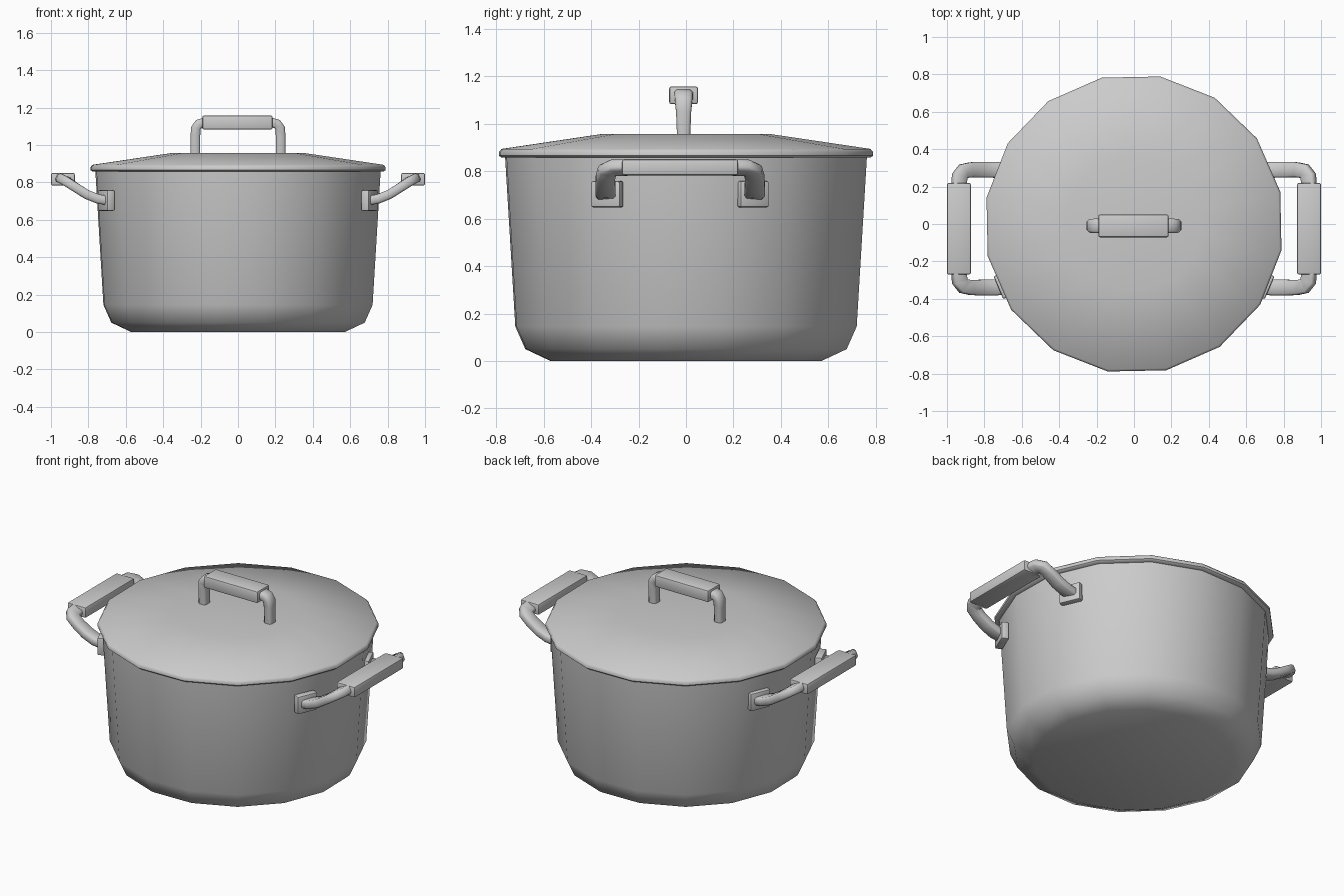
import bpy, bmesh, math
from mathutils import Vector, Matrix

if "Cube" in bpy.data.objects:
    bpy.data.objects.remove(bpy.data.objects["Cube"])

SIDES = 16
TURN = math.radians(12.4)


def finish(name, bm, angle=45):
    bmesh.ops.recalc_face_normals(bm, faces=bm.faces)
    me = bpy.data.meshes.new(name)
    bm.to_mesh(me)
    bm.free()
    ob = bpy.data.objects.new(name, me)
    bpy.context.collection.objects.link(ob)
    bpy.ops.object.select_all(action='DESELECT')
    ob.select_set(True)
    bpy.context.view_layer.objects.active = ob
    bpy.ops.object.shade_smooth_by_angle(angle=math.radians(angle))
    return ob


def skin(bm, rings):
    # Bridge successive vertex rings and cap both ends
    for a, b in zip(rings, rings[1:]):
        n = len(a)
        for i in range(n):
            bm.faces.new((a[i], a[(i + 1) % n], b[(i + 1) % n], b[i]))
    bm.faces.new(rings[0][::-1])
    bm.faces.new(rings[-1])


def lathe(name, profile):
    bm = bmesh.new()
    rings = []
    for r, z in profile:
        angles = [TURN + math.tau * i / SIDES for i in range(SIDES)]
        rings.append([bm.verts.new((r * math.cos(a), r * math.sin(a), z)) for a in angles])
    skin(bm, rings)
    return finish(name, bm)


def sweep(name, path, hint, sizes):
    # Chamfered rectangular bar along a path; sizes are (across, along hint)
    bm = bmesh.new()
    pts = [Vector(p) for p in path]
    rings = []
    for i, p in enumerate(pts):
        t = (pts[min(i + 1, len(pts) - 1)] - pts[max(i - 1, 0)]).normalized()
        s = t.cross(Vector(hint)).normalized()
        n = s.cross(t)
        w, h = sizes[i][0] / 2, sizes[i][1] / 2
        c = min(w, h) * 0.4
        sec = [(w, h - c), (w - c, h), (c - w, h), (-w, h - c),
               (-w, c - h), (c - w, -h), (w - c, -h), (w, c - h)]
        rings.append([bm.verts.new(p + s * u + n * v) for u, v in sec])
    skin(bm, rings)
    return finish(name, bm, 50)


def block(name, center, size, turn=0.0, bevel=0.01):
    bm = bmesh.new()
    m = Matrix.Translation(center) @ Matrix.Rotation(turn, 4, 'Z') @ Matrix.Diagonal((*size, 1))
    bmesh.ops.create_cube(bm, size=1, matrix=m)
    bmesh.ops.bevel(bm, geom=bm.edges[:], offset=bevel, segments=2, profile=0.5, affect='EDGES')
    return finish(name, bm, 40)


# Pot body and lid
lathe("pot_body", [(0.58, 0), (0.688, 0.05), (0.731, 0.145), (0.775, 0.865)])
lathe("lid", [(0.76, 0.858), (0.792, 0.858), (0.801, 0.866), (0.801, 0.882),
              (0.79, 0.894), (0.36, 0.957)])

# Lid handle: bent bar with a padded grip
half = [(0.228, 0.94), (0.228, 1.05), (0.225, 1.09), (0.21, 1.112), (0.18, 1.12)]
loop = [(-x, -0.01, z) for x, z in half] + [(x, -0.01, z) for x, z in reversed(half)]
widths = [(0.052, 0.055), (0.052, 0.064), (0.052, 0.072), (0.052, 0.076), (0.052, 0.078)]
sweep("lid_handle_bar", loop, (0, 1, 0), widths + widths[::-1])
block("lid_handle_grip", (-0.003, -0.01, 1.12), (0.376, 0.122, 0.075))

# Side handles: curved arms, mounting plates and grip, on both sides
YC = -0.025
arm = [(0.69, 0.31, 0.702), (0.75, 0.315, 0.712), (0.81, 0.315, 0.736), (0.87, 0.315, 0.774),
       (0.912, 0.307, 0.802), (0.932, 0.282, 0.814), (0.936, 0.22, 0.816)]
arm_sizes = [(0.085, 0.05)] * 3 + [(0.08, 0.05)] * 4
for sx, side in ((1, "right"), (-1, "left")):
    for sy, end in ((1, "back"), (-1, "front")):
        sweep(f"{side}_handle_{end}_arm", [(sx * x, YC + sy * y, z) for x, y, z in arm],
              (-0.4 * sx, 0, 0.9), arm_sizes)
        block(f"{side}_handle_{end}_plate", (sx * 0.704, YC + sy * 0.307, 0.703),
              (0.045, 0.132, 0.11), sx * sy * math.radians(23), 0.008)
    block(f"{side}_handle_grip", (sx * 0.936, YC, 0.817), (0.128, 0.49, 0.068))
